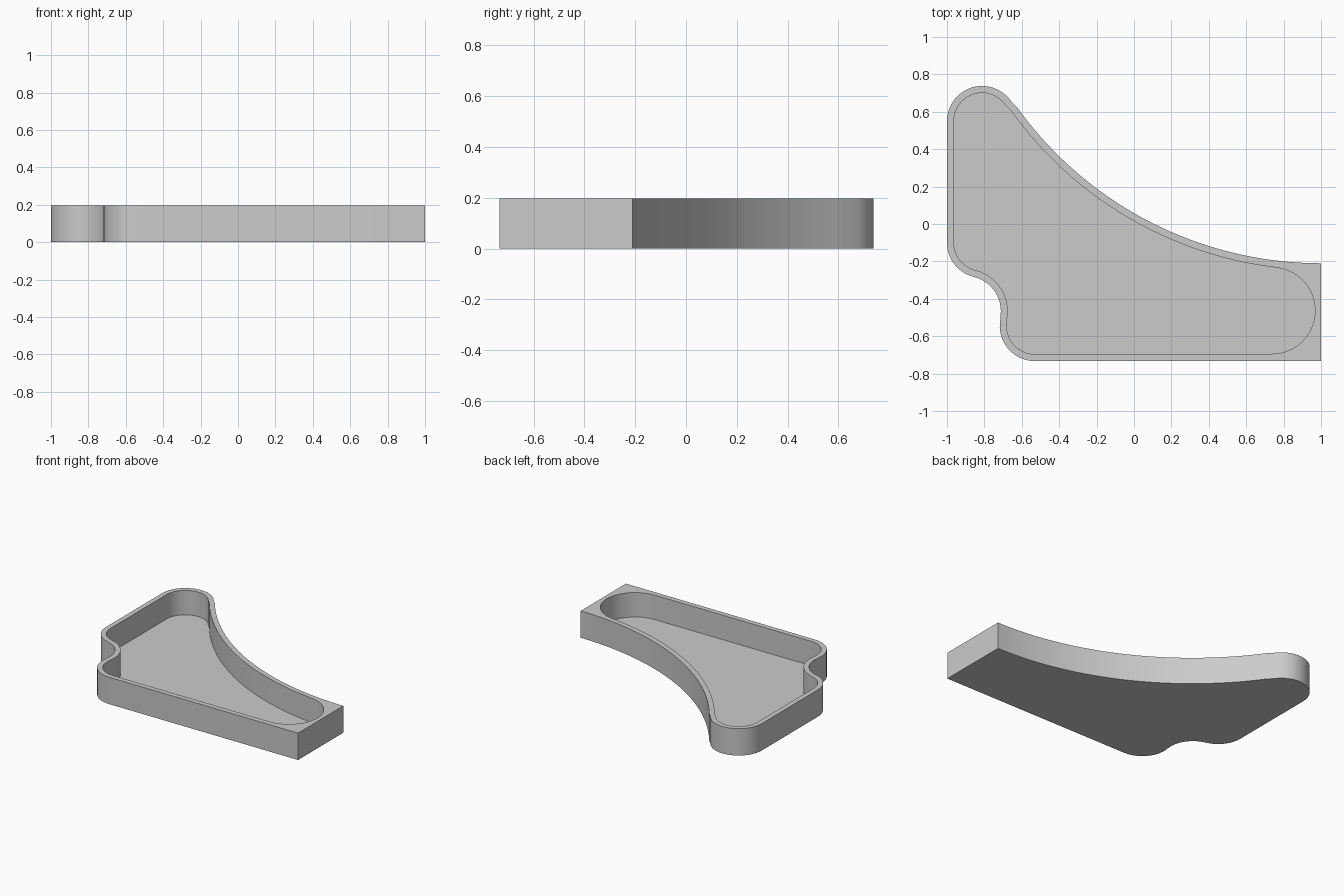
import bpy, bmesh, math

if "Cube" in bpy.data.objects:
    bpy.data.objects.remove(bpy.data.objects["Cube"])

H, FLOOR, WALL = 0.197, 0.018, 0.037   # tray height, floor thickness, wall thickness
R = 0.188                              # small corner radius
SWEEP, SWEEP_R = (1.0, 1.79), 2.0      # centre and radius of the long concave side
TIP, SHOULDER = (-0.812, 0.55), (-0.812, -0.10)
NOTCH, HEEL = (-0.90, -0.466), (-0.53, -0.545)
END, END_R = (0.737, -0.463), 0.231    # rounded end of the pocket


def heading(a, b):
    return math.atan2(b[1] - a[1], b[0] - a[0])


def arc(c, r, a0, a1, n):
    return [(c[0] + r * math.cos(a0 + (a1 - a0) * i / n),
             c[1] + r * math.sin(a0 + (a1 - a0) * i / n)) for i in range(n + 1)]


def left_side(inset):
    """Tip, shoulder, notch and heel, counter-clockwise, inset by a wall."""
    r = R - inset
    tau = 2 * math.pi
    pts = arc(TIP, r, heading(TIP, SWEEP), math.pi, 20)
    s = heading(SHOULDER, NOTCH) % tau
    pts += arc(SHOULDER, r, math.pi, s, 14)
    pts += arc(NOTCH, R + inset, s - math.pi, heading(NOTCH, HEEL), 14)[1:]
    pts += arc(HEEL, r, heading(HEEL, NOTCH) % tau, 1.5 * math.pi, 14)
    return pts


def sweep(inset, end_angle):
    """Long concave side, running from the right end back to the tip."""
    return arc(SWEEP, SWEEP_R + inset, end_angle, heading(SWEEP, TIP), 40)[:-1]


def prism(name, pts, z0, z1):
    bm = bmesh.new()
    base = bm.faces.new([bm.verts.new((x, y, z0)) for x, y in pts])
    top = bmesh.ops.extrude_face_region(bm, geom=[base])["geom"]
    bmesh.ops.translate(bm, vec=(0, 0, z1 - z0),
                        verts=[v for v in top if isinstance(v, bmesh.types.BMVert)])
    bmesh.ops.remove_doubles(bm, verts=bm.verts, dist=0.0005)
    bmesh.ops.recalc_face_normals(bm, faces=bm.faces)
    me = bpy.data.meshes.new(name)
    bm.to_mesh(me)
    bm.free()
    ob = bpy.data.objects.new(name, me)
    bpy.context.collection.objects.link(ob)
    return ob


# Solid body with a square right end
front_y = HEEL[1] - R
body = prism("tray",
             left_side(0) + [(1.0, front_y)] + sweep(0, -math.pi / 2), 0, H)

# Pocket cutter with a rounded right end
join = heading(SWEEP, END)
pocket = (left_side(WALL)
          + arc(END, END_R, -math.pi / 2, heading(END, SWEEP), 28)[:-1]
          + sweep(WALL, join))
cutter = prism("pocket_cutter", pocket, FLOOR, H + 0.1)
cutter.hide_render = True

# Hollow the tray, then drop the cutter
mod = body.modifiers.new("pocket", 'BOOLEAN')
mod.operation = 'DIFFERENCE'
mod.solver = 'EXACT'
mod.object = cutter
bpy.context.view_layer.objects.active = body
body.select_set(True)
cutter.select_set(False)
bpy.ops.object.modifier_apply(modifier=mod.name)
bpy.data.objects.remove(cutter, do_unlink=True)

# Single grey colour and smooth curved walls
grey = bpy.data.materials.new("light_grey")
grey.diffuse_color = (0.6, 0.6, 0.6, 1)
grey.use_nodes = True
grey.node_tree.nodes["Principled BSDF"].inputs["Base Color"].default_value = grey.diffuse_color
body.data.materials.clear()
body.data.materials.append(grey)
bpy.ops.object.shade_smooth_by_angle(angle=math.radians(30))
